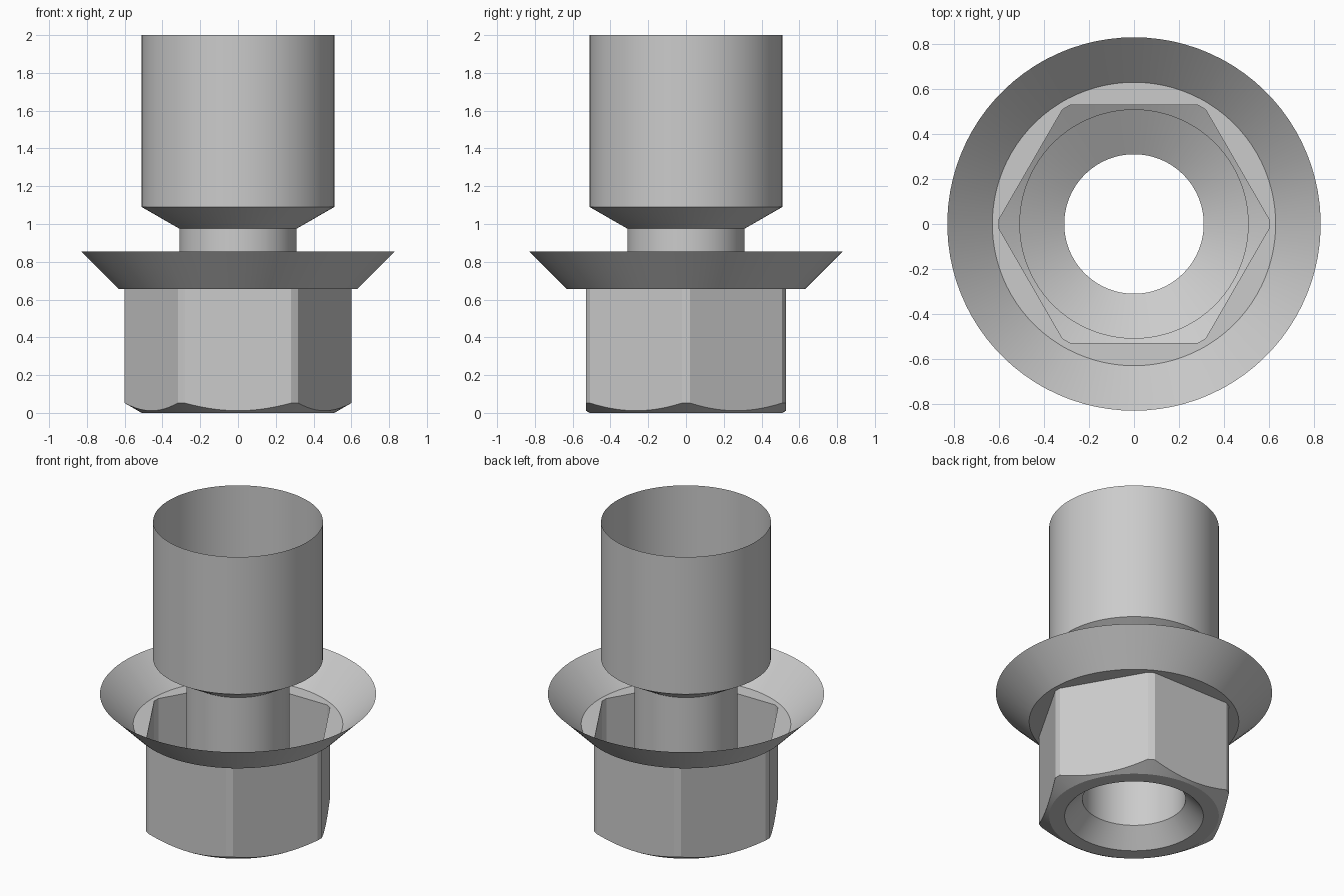
import bpy
import bmesh
from math import acos, cos, pi, radians, sin, tan

cube = bpy.data.objects.get("Cube")
if cube:
    bpy.data.objects.remove(cube)

# Single material
steel = bpy.data.materials.new("plain grey metal")
steel.use_nodes = True
GREY = (0.6, 0.6, 0.6, 1)
steel.diffuse_color = GREY
steel.node_tree.nodes["Principled BSDF"].inputs["Base Color"].default_value = GREY

# Main dimensions
APOTHEM, CORNER = 0.53, 0.60
BARREL, BORE, MOUTH, FOOT = 0.51, 0.31, 0.417, 0.51
HEX_TOP, FLANGE_TOP = 0.655, 0.855
FLANGE_IN, FLANGE_OUT = 0.63, 0.83
NECK_TOP, BARREL_BASE, TOP = 0.975, 1.09, 2.0

# Shared angles: a short rounded corner, then an evenly divided flat, six times
half_arc = pi / 6 - acos(APOTHEM / CORNER)
FLAT_STEPS = 14
angles = []
for side in range(6):
    start = side * pi / 3
    angles.append(start)
    span = pi / 3 - 2 * half_arc
    angles += [start + half_arc + span * i / FLAT_STEPS for i in range(FLAT_STEPS + 1)]


def hex_radius(a):
    """Hexagon with its corners trimmed to a circle."""
    return min(CORNER, APOTHEM / cos(a % (pi / 3) - pi / 6))


def chamfer_height(a):
    """Height at which the lower cone meets the hexagon sides."""
    return (hex_radius(a) - FOOT) * tan(radians(30))


def shell(name, rings, sharp):
    """Join rings of (radius, height), each a number or a function of angle."""
    bm = bmesh.new()
    loops = []
    for radius, height in rings:
        loop = []
        for a in angles:
            r = radius(a) if callable(radius) else radius
            z = height(a) if callable(height) else height
            loop.append(bm.verts.new((r * cos(a), r * sin(a), z)))
        loops.append(loop)
    n = len(angles)
    for low, high in zip(loops, loops[1:]):
        for i in range(n):
            j = (i + 1) % n
            bm.faces.new((low[i], low[j], high[j], high[i]))
    mesh = bpy.data.meshes.new(name)
    bm.to_mesh(mesh)
    bm.free()
    mesh.materials.append(steel)
    obj = bpy.data.objects.new(name, mesh)
    bpy.context.collection.objects.link(obj)
    bpy.ops.object.select_all(action="DESELECT")
    obj.select_set(True)
    bpy.context.view_layer.objects.active = obj
    bpy.ops.object.shade_smooth_by_angle(angle=radians(sharp))
    return obj


# Hollow hexagon with a chamfered lower end, open at the top
shell("hexagon_body", [(MOUTH, 0), (FOOT, 0), (hex_radius, chamfer_height),
                       (hex_radius, HEX_TOP)], 25)

# Flat collar and flared skirt around the hexagon
shell("flange", [(hex_radius, HEX_TOP), (FLANGE_IN, HEX_TOP),
                 (FLANGE_OUT, FLANGE_TOP)], 30)

# Countersunk mouth of the bore
shell("bore_mouth", [(BORE, 0.115), (MOUTH, 0)], 30)

# Thin tube, cone and open-topped barrel
shell("tube_and_barrel", [(BORE, 0.115), (BORE, NECK_TOP),
                          (BARREL, BARREL_BASE), (BARREL, TOP)], 30)
